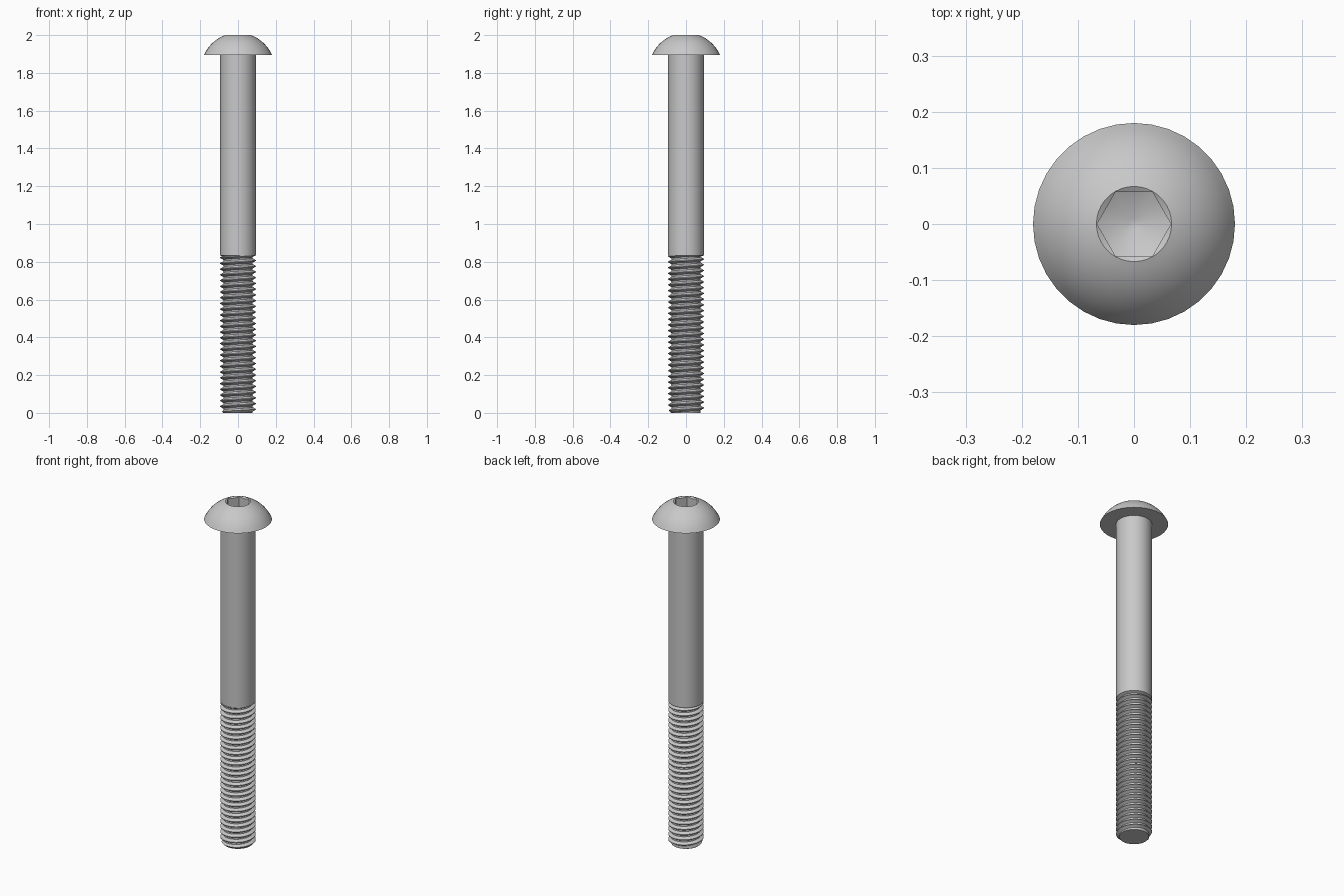
import bpy
import bmesh
from math import cos, sin, pi, radians, tan

cube = bpy.data.objects.get("Cube")
if cube:
    bpy.data.objects.remove(cube, do_unlink=True)

SEG = 36
TOP, HEAD_Z, THREAD_Z = 2.0, 1.896, 0.834
HEAD_R, SHANK_R, ROOT_R, TIP_R = 0.18, 0.0945, 0.078, 0.078
RIM_R, HEX_APOTHEM = 0.067, 0.057
PITCH = 0.0303

steel = bpy.data.materials.new("steel grey")
steel.use_nodes = True
grey = (0.58, 0.58, 0.58, 1)
steel.diffuse_color = grey
steel.node_tree.nodes["Principled BSDF"].inputs["Base Color"].default_value = grey


def finish(name, bm):
    mesh = bpy.data.meshes.new(name)
    bm.to_mesh(mesh)
    bm.free()
    mesh.materials.append(steel)
    obj = bpy.data.objects.new(name, mesh)
    bpy.context.collection.objects.link(obj)
    bpy.ops.object.select_all(action='DESELECT')
    obj.select_set(True)
    bpy.context.view_layer.objects.active = obj
    bpy.ops.object.shade_smooth_by_angle(angle=radians(30))
    return obj


def skin(name, profile, cap=False):
    """Sweep a profile round z; each entry maps an angle to (radius, height)."""
    bm = bmesh.new()
    rings = []
    for point in profile:
        ring = []
        for i in range(SEG):
            a = 2 * pi * i / SEG
            r, z = point(a)
            ring.append(bm.verts.new((r * cos(a), r * sin(a), z)))
        rings.append(ring)
    for low, high in zip(rings, rings[1:]):
        for i in range(SEG):
            k = (i + 1) % SEG
            bm.faces.new((low[i], low[k], high[k], high[i]))
    if cap:
        bm.faces.new(rings[-1])
    return finish(name, bm)


def circle(r, z):
    return lambda a: (r, z)


def hex_radius(a):
    return HEX_APOTHEM / cos(a % (pi / 3) - pi / 6)


# Button head: underside, spherical dome, chamfered hexagon socket, drilled floor
drop = TOP - HEAD_Z
below = (HEAD_R**2 - RIM_R**2 - drop**2) / (2 * drop)
centre_z = HEAD_Z - below
dome_r = (HEAD_R**2 + below**2) ** 0.5
head = [circle(SHANK_R, HEAD_Z)]
steps = 10
for s in range(steps + 1):
    r = HEAD_R + (RIM_R - HEAD_R) * s / steps
    head.append(circle(r, centre_z + (dome_r**2 - r * r) ** 0.5))
head.append(lambda a: (hex_radius(a), TOP - 0.6 * (RIM_R - hex_radius(a))))
floor_slope = tan(radians(25))
head.append(lambda a: (hex_radius(a), 1.938 - floor_slope * (RIM_R - hex_radius(a))))
head.append(circle(0.01, 1.938 - floor_slope * (RIM_R - 0.01)))
skin("button_head", head, cap=True)

# Plain shank with a short tapered shoulder above the thread
skin("shank", [circle(ROOT_R, THREAD_Z - 0.007), circle(SHANK_R, THREAD_Z),
               circle(SHANK_R, HEAD_Z)])

# Right-handed thread: a trapezoid tooth swept along a helix, trimmed at both ends
tooth = [(0, ROOT_R), (0.25, ROOT_R), (0.5625, SHANK_R), (0.6875, SHANK_R), (1, ROOT_R)]
bm = bmesh.new()
columns = []
for i in range(int(SEG * (THREAD_Z / PITCH + 2))):
    a = 2 * pi * i / SEG
    column = []
    for offset, r in tooth:
        z = PITCH * (i / SEG - 1 + offset)
        z = min(max(z, 0), THREAD_Z)
        r = min(r, TIP_R + z)
        column.append(bm.verts.new((r * cos(a), r * sin(a), z)))
    columns.append(column)
for c, d in zip(columns, columns[1:]):
    for j in range(len(tooth) - 1):
        bm.faces.new((c[j], d[j], d[j + 1], c[j + 1]))
bmesh.ops.remove_doubles(bm, verts=bm.verts, dist=0.00005)
bmesh.ops.dissolve_degenerate(bm, edges=bm.edges, dist=0.00005)

# Flat end of the thread
end = [bm.verts.new((TIP_R * cos(2 * pi * i / SEG), TIP_R * sin(2 * pi * i / SEG), 0))
       for i in range(SEG)]
bm.faces.new(end[::-1])
finish("thread", bm)
